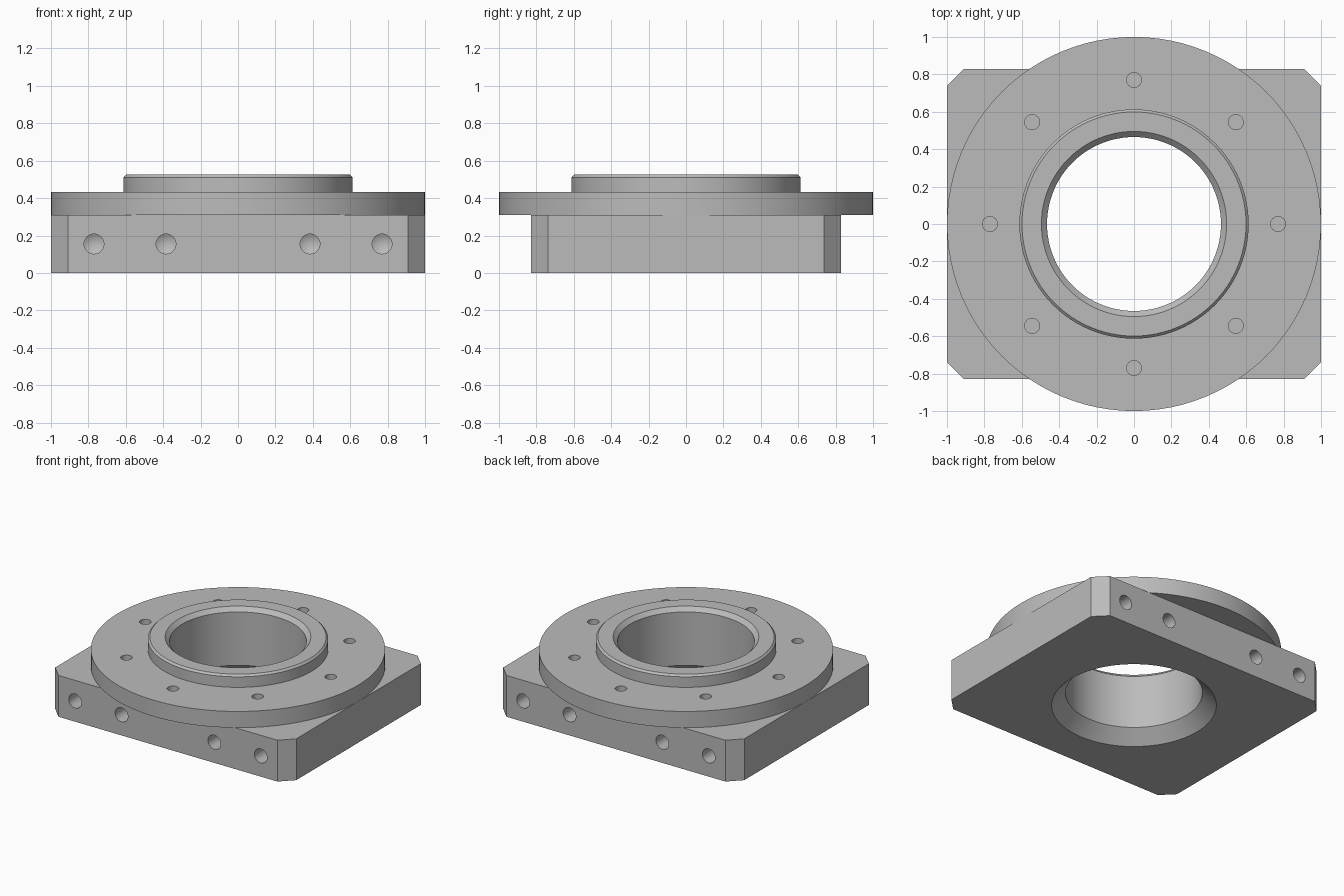
import bpy, bmesh
from math import radians, tau
from mathutils import Matrix, Vector

if "Cube" in bpy.data.objects:
    bpy.data.objects.remove(bpy.data.objects["Cube"])

HALF_X, HALF_Y, CORNER = 1.0, 0.83, 0.092      # plate outline
PLATE_TOP, FLANGE_TOP, TOP = 0.31, 0.432, 0.525
BORE = 0.465

steel = bpy.data.materials.new("grey_metal")
steel.use_nodes = True
steel.diffuse_color = (0.5, 0.5, 0.5, 1)
steel.node_tree.nodes["Principled BSDF"].inputs["Base Color"].default_value = (0.5, 0.5, 0.5, 1)


def lathe(bm, profile, matrix=Matrix(), steps=96, closed=True):
    """Revolve an (r, z) profile about the local z axis of matrix."""
    verts = [bm.verts.new(matrix @ Vector((r, 0, z))) for r, z in profile]
    pairs = list(zip(verts, verts[1:]))
    if closed:
        pairs.append((verts[-1], verts[0]))
    edges = [bm.edges.new(p) for p in pairs]
    bmesh.ops.spin(bm, geom=verts + edges, cent=matrix.translation,
                   axis=matrix.to_3x3() @ Vector((0, 0, 1)),
                   angle=tau, steps=steps, use_merge=False)


def make_object(name, bm):
    bmesh.ops.remove_doubles(bm, verts=bm.verts, dist=0.0001)
    bmesh.ops.recalc_face_normals(bm, faces=bm.faces)
    mesh = bpy.data.meshes.new(name)
    bm.to_mesh(mesh)
    bm.free()
    mesh.materials.append(steel)
    obj = bpy.data.objects.new(name, mesh)
    bpy.context.collection.objects.link(obj)
    return obj


def select_only(obj):
    bpy.ops.object.select_all(action='DESELECT')
    obj.select_set(True)
    bpy.context.view_layer.objects.active = obj


def cut(obj, cutter):
    cutter.hide_render = True
    mod = obj.modifiers.new("cut", 'BOOLEAN')
    mod.operation, mod.solver, mod.object = 'DIFFERENCE', 'EXACT', cutter
    select_only(obj)
    bpy.ops.object.modifier_apply(modifier=mod.name)
    bpy.data.objects.remove(cutter)


# Base plate: rectangle with clipped corners
bm = bmesh.new()
outline = []
for sx, sy in ((1, 1), (-1, 1), (-1, -1), (1, -1)):
    pair = [(sx * HALF_X, sy * (HALF_Y - CORNER)), (sx * (HALF_X - CORNER), sy * HALF_Y)]
    outline += pair if sx * sy > 0 else pair[::-1]
face = bm.faces.new([bm.verts.new((x, y, 0)) for x, y in outline])
top = bmesh.ops.extrude_face_region(bm, geom=[face])["geom"]
bmesh.ops.translate(bm, vec=(0, 0, PLATE_TOP),
                    verts=[v for v in top if isinstance(v, bmesh.types.BMVert)])
base_plate = make_object("base_plate", bm)

# Bore through the plate, widening to a countersink underneath
bm = bmesh.new()
lathe(bm, [(0, -0.05), (0.61, -0.05), (BORE, 0.095), (BORE, 0.5), (0, 0.5)], closed=False)
cut(base_plate, make_object("bore_cutter", bm))

# Blind drilled holes in the front and back edges
bm = bmesh.new()
R = 0.053
for side in (-1, 1):
    for x in (-0.77, -0.385, 0.385, 0.77):
        place = Matrix.Translation((x, side * HALF_Y, 0.155)) @ Matrix.Rotation(side * radians(90), 4, 'X')
        lathe(bm, [(0, -0.05), (R, -0.05), (R, 0.2), (0, 0.23)], place, 32, closed=False)
cut(base_plate, make_object("side_hole_cutter", bm))

# Round flange with raised collar, both collar edges chamfered
bm = bmesh.new()
lathe(bm, [(BORE, PLATE_TOP), (1, PLATE_TOP), (1, FLANGE_TOP), (0.613, FLANGE_TOP),
           (0.613, TOP - 0.014), (0.599, TOP), (0.495, TOP), (BORE, TOP - 0.03)])
flange = make_object("flange_and_collar", bm)

# Bolt circle through the flange
bm = bmesh.new()
for i in range(8):
    place = Matrix.Rotation(tau * i / 8, 4, 'Z') @ Matrix.Translation((0.77, 0, 0))
    lathe(bm, [(0, 0.2), (0.04, 0.2), (0.04, 0.5), (0, 0.5)], place, 32, closed=False)
cut(flange, make_object("bolt_hole_cutter", bm))

for obj in (base_plate, flange):
    select_only(obj)
    bpy.ops.object.shade_smooth_by_angle(angle=radians(25))
